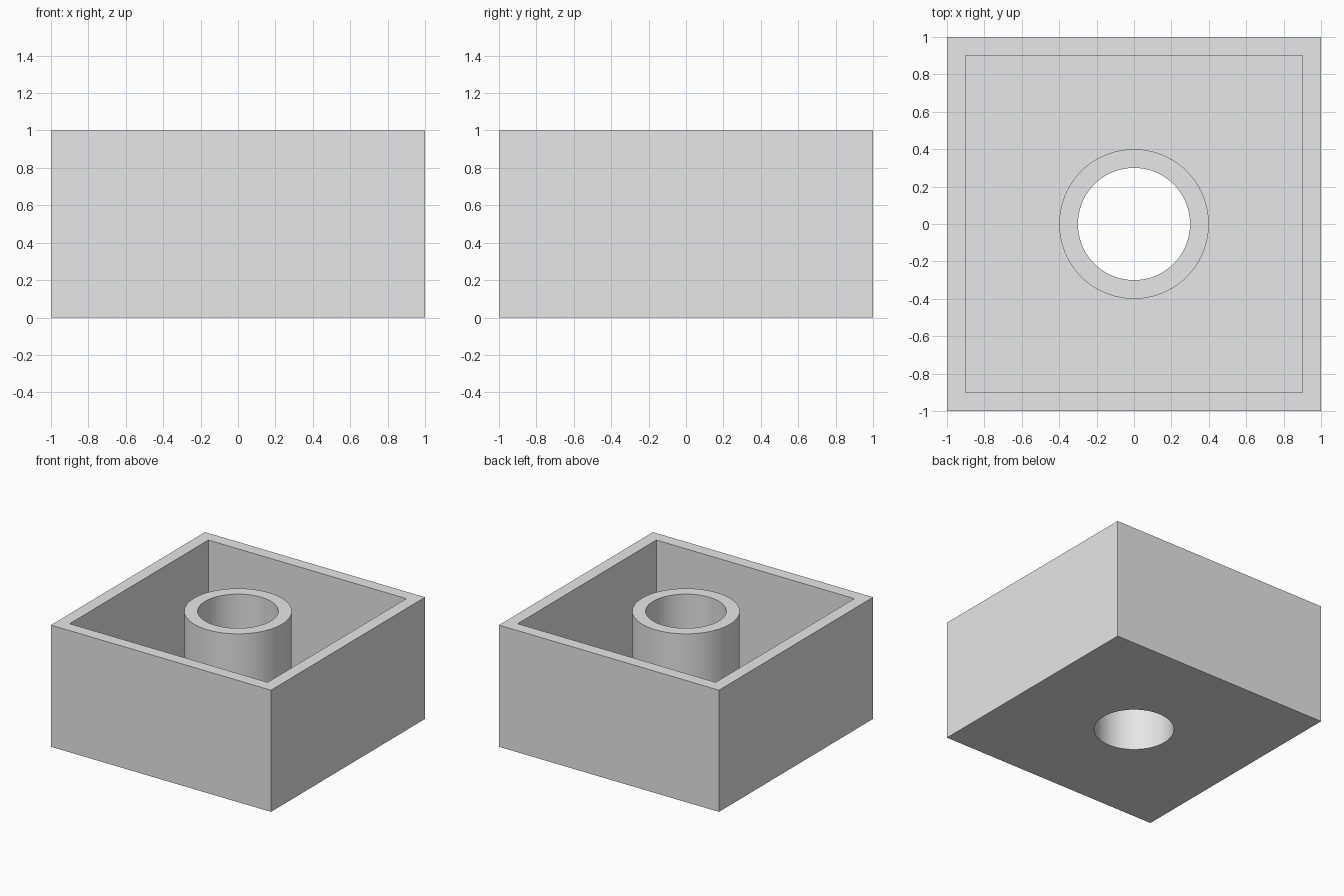
import bpy
import math

cube = bpy.data.objects.get("Cube")
if cube:
    bpy.data.objects.remove(cube, do_unlink=True)

HEIGHT = 1.0
WALL = 0.1
FLOOR = 0.1
POST_RADIUS = 0.4
SIDES = 96

# Single plain grey
grey = bpy.data.materials.new("plain grey")
grey.use_nodes = True
colour = (0.8, 0.8, 0.8, 1)
grey.diffuse_color = colour
grey.node_tree.nodes["Principled BSDF"].inputs["Base Color"].default_value = colour


def block(name, width, bottom, top):
    bpy.ops.mesh.primitive_cube_add(size=1, location=(0, 0, (bottom + top) / 2))
    return finish(name, (width, width, top - bottom))


def rod(name, radius, bottom, top):
    bpy.ops.mesh.primitive_cylinder_add(
        vertices=SIDES, radius=radius, depth=top - bottom,
        location=(0, 0, (bottom + top) / 2))
    return finish(name, (1, 1, 1))


def finish(name, scale):
    obj = bpy.context.object
    obj.name = name
    obj.scale = scale
    bpy.ops.object.transform_apply(location=True, rotation=True, scale=True)
    obj.data.materials.append(grey)
    return obj


def combine(target, tool, operation):
    mod = target.modifiers.new(tool.name, "BOOLEAN")
    mod.operation = operation
    mod.solver = "EXACT"
    mod.object = tool
    bpy.context.view_layer.objects.active = target
    bpy.ops.object.modifier_apply(modifier=mod.name)
    bpy.data.objects.remove(tool, do_unlink=True)


# Square tray, hollowed from the top
tray = block("tray", 2, 0, HEIGHT)
combine(tray, block("pocket", 2 - 2 * WALL, FLOOR, HEIGHT + 0.5), "DIFFERENCE")

# Central post, bored right through the floor
combine(tray, rod("post", POST_RADIUS, FLOOR / 2, HEIGHT), "UNION")
combine(tray, rod("bore", POST_RADIUS - WALL, -0.5, HEIGHT + 0.5), "DIFFERENCE")

# Round walls smooth, edges crisp
bpy.ops.object.select_all(action="DESELECT")
tray.select_set(True)
bpy.context.view_layer.objects.active = tray
bpy.ops.object.shade_smooth_by_angle(angle=math.radians(30))
